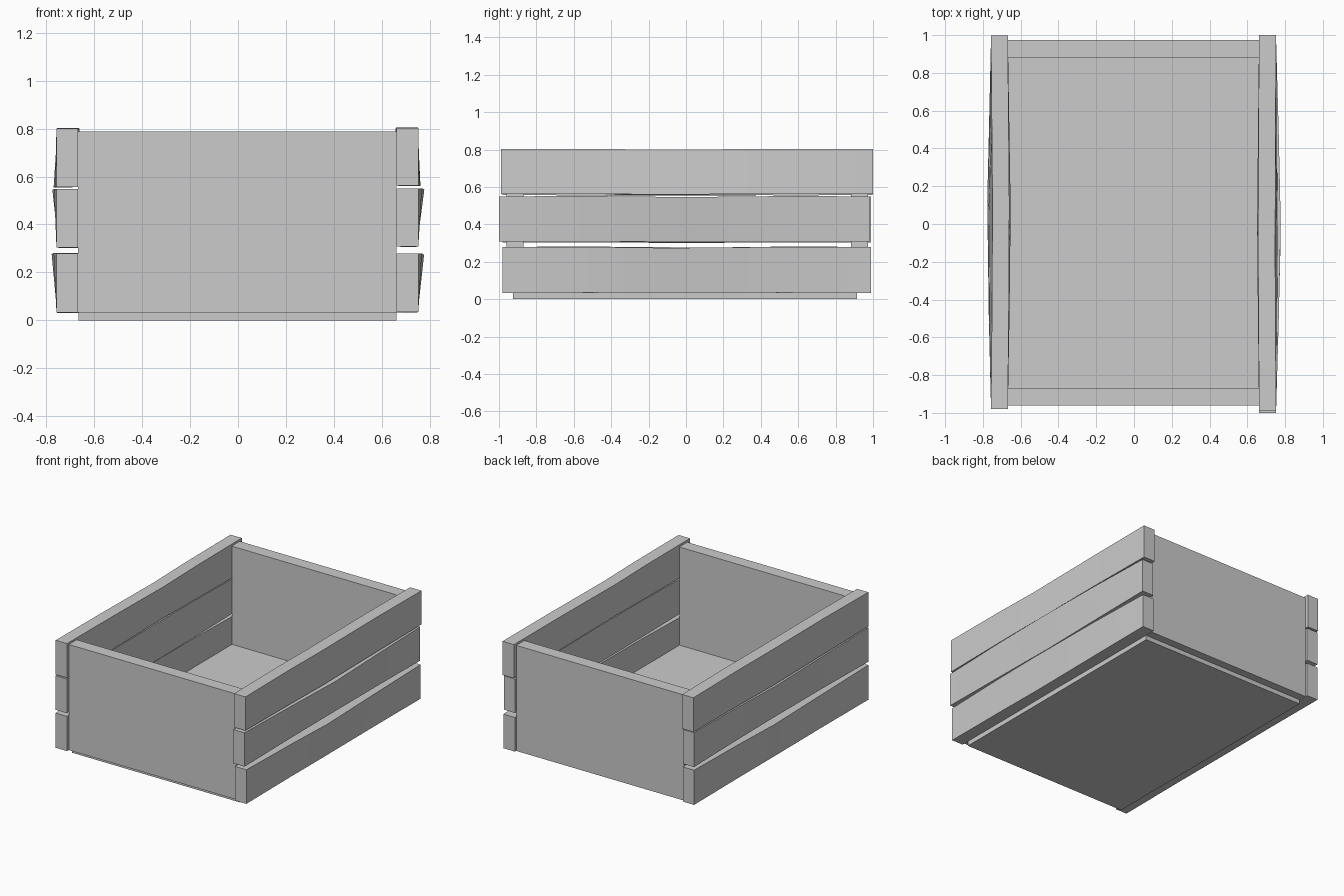
import bpy, bmesh, math

if "Cube" in bpy.data.objects:
    bpy.data.objects.remove(bpy.data.objects["Cube"])


def make_object(name, bm):
    bmesh.ops.recalc_face_normals(bm, faces=bm.faces[:])
    mesh = bpy.data.meshes.new(name)
    bm.to_mesh(mesh)
    bm.free()
    obj = bpy.data.objects.new(name, mesh)
    bpy.context.collection.objects.link(obj)
    return obj


def box(name, x0, x1, y0, y1, z0, z1):
    bm = bmesh.new()
    bmesh.ops.create_cube(bm, size=1)
    for v in bm.verts:
        v.co.x = x1 if v.co.x > 0 else x0
        v.co.y = y1 if v.co.y > 0 else y0
        v.co.z = z1 if v.co.z > 0 else z0
    return make_object(name, bm)


def slat(name, side, y0, y1, z0, z1, top, bottom, peak):
    """Board along y whose top and bottom edges bow outward by the given amounts."""
    inner, outer = (0.662, 0.752) if side > 0 else (0.668, 0.757)
    stations = [(y0, 0, 0), (-0.48, 0.6, 0.001), (peak, 1, -0.004),
                (0.5, 0.55, 0.001), (y1, 0, 0)]
    bm = bmesh.new()
    rings = []
    for y, bow, lift in stations:
        b, t = bottom * bow, top * bow
        ring = [(inner + b, z0 - lift / 2), (outer + b, z0 + lift / 2),
                (outer + t, z1 + lift), (inner + t, z1 + lift)]
        rings.append([bm.verts.new((side * x, y, z)) for x, z in ring])
    for a, b in zip(rings, rings[1:]):
        for i in range(4):
            j = (i + 1) % 4
            bm.faces.new((a[i], a[j], b[j], b[i]))
    bm.faces.new(rings[0])
    bm.faces.new(rings[-1])
    obj = make_object(name, bm)
    # Soft shading along the warp, sharp board edges
    bpy.ops.object.select_all(action='DESELECT')
    obj.select_set(True)
    bpy.context.view_layer.objects.active = obj
    bpy.ops.object.shade_smooth_by_angle(angle=math.radians(30))
    return obj


# Floor board
box("floor", -0.665, 0.662, -0.925, 0.915, 0.0, 0.085)

# Solid end panels
box("front_panel", -0.667, 0.662, -0.96, -0.87, 0.032, 0.787)
box("back_panel", -0.667, 0.662, 0.882, 0.973, 0.032, 0.787)

# Three slightly warped slats on each long side
slat("right_slat_low", 1, -0.98, 0.99, 0.034, 0.278, 0.024, -0.004, -0.1)
slat("right_slat_mid", 1, -1.0, 0.985, 0.308, 0.55, 0.025, -0.010, 0.0)
slat("right_slat_top", 1, -0.99, 1.0, 0.562, 0.803, -0.005, 0.009, -0.15)
slat("left_slat_low", -1, -0.98, 0.99, 0.032, 0.28, 0.020, -0.004, 0.12)
slat("left_slat_mid", -1, -0.98, 0.99, 0.303, 0.548, 0.017, -0.015, 0.08)
slat("left_slat_top", -1, -0.98, 0.997, 0.556, 0.801, -0.008, 0.012, 0.1)
